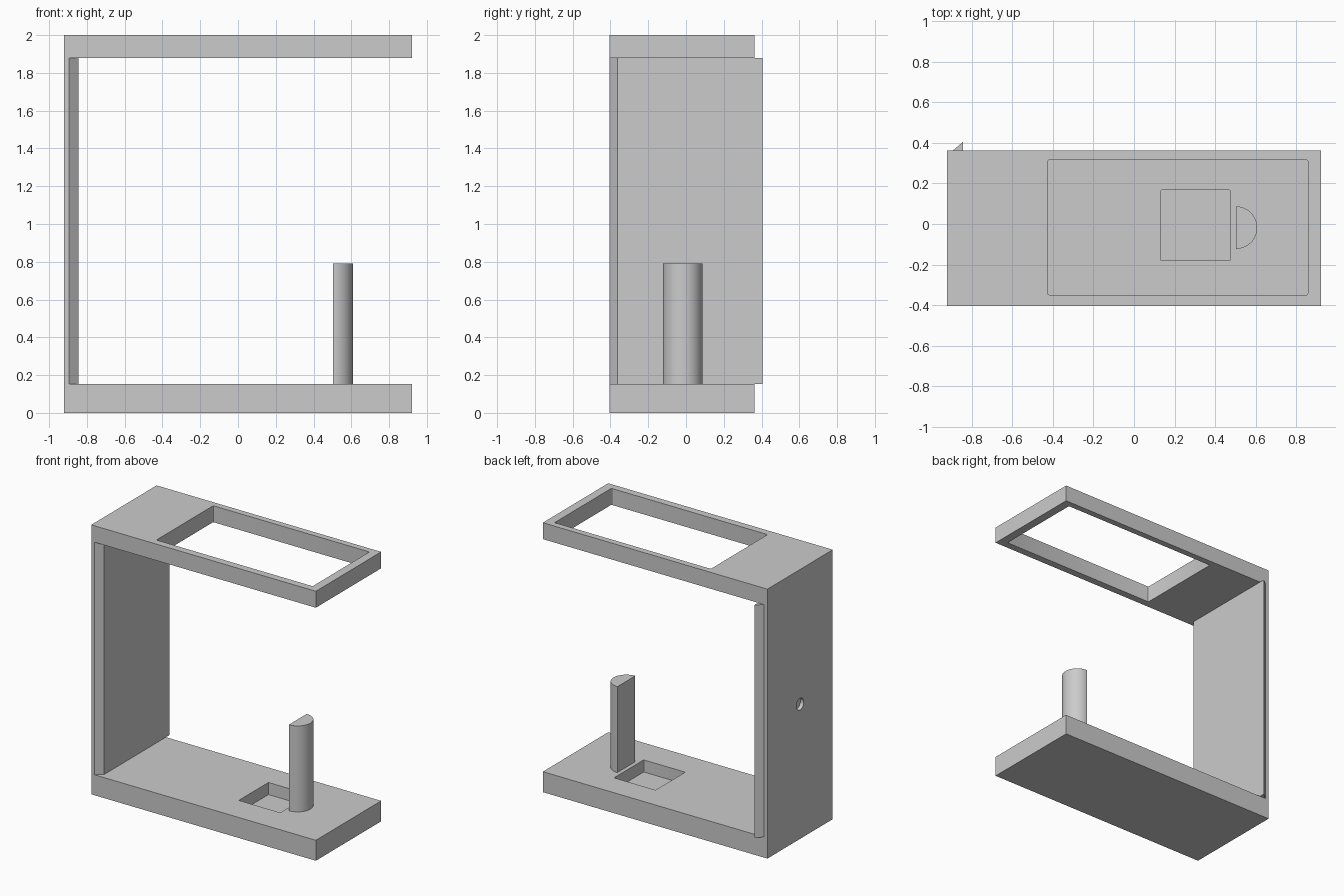
import bpy
import bmesh
from math import cos, sin, pi
from mathutils import Vector

if "Cube" in bpy.data.objects:
    bpy.data.objects.remove(bpy.data.objects["Cube"], do_unlink=True)

grey = bpy.data.materials.new("plain_grey")
grey.use_nodes = True
colour = (0.6, 0.6, 0.6, 1)
grey.diffuse_color = colour
grey.node_tree.nodes["Principled BSDF"].inputs["Base Color"].default_value = colour


def extrude(name, outline, offset, rounding=0.0):
    """Extrude a closed 3D outline along an offset vector."""
    bm = bmesh.new()
    face = bm.faces.new([bm.verts.new(p) for p in outline])
    moved = bmesh.ops.extrude_face_region(bm, geom=[face])["geom"]
    verts = [g for g in moved if isinstance(g, bmesh.types.BMVert)]
    bmesh.ops.translate(bm, verts=verts, vec=offset)
    if rounding:
        way = Vector(offset).normalized()
        sides = [e for e in bm.edges
                 if abs((e.verts[0].co - e.verts[1].co).normalized().dot(way)) > 0.99]
        bmesh.ops.bevel(bm, geom=sides, offset=rounding, segments=3,
                        profile=0.5, affect="EDGES")
    bmesh.ops.recalc_face_normals(bm, faces=bm.faces)
    mesh = bpy.data.meshes.new(name)
    bm.to_mesh(mesh)
    bm.free()
    mesh.materials.append(grey)
    obj = bpy.data.objects.new(name, mesh)
    bpy.context.collection.objects.link(obj)
    return obj


def rectangle(x0, x1, y0, y1, z):
    return [(x0, y0, z), (x1, y0, z), (x1, y1, z), (x0, y1, z)]


def activate(obj):
    bpy.ops.object.select_all(action="DESELECT")
    obj.select_set(True)
    bpy.context.view_layer.objects.active = obj


def cut(target, cutter):
    cutter.hide_render = True
    mod = target.modifiers.new("cut", "BOOLEAN")
    mod.operation = "DIFFERENCE"
    mod.solver = "EXACT"
    mod.object = cutter
    activate(target)
    bpy.ops.object.modifier_apply(modifier=mod.name)
    bpy.data.objects.remove(cutter, do_unlink=True)


# C-shaped frame: base, thin side wall and top arm
left, right, front, back = -0.922, 0.922, -0.404, 0.362
wall, floor, ceiling = -0.895, 0.152, 1.878
profile = [(left, 0), (right, 0), (right, floor), (wall, floor),
           (wall, ceiling), (right, ceiling), (right, 2), (left, 2)]
frame = extrude("frame", [(x, front, z) for x, z in profile], (0, back - front, 0))

# Window through the top arm and pocket in the base
cut(frame, extrude("window_cutter", rectangle(-0.425, 0.858, -0.35, 0.316, 1.8),
                   (0, 0, 0.3), 0.008))
cut(frame, extrude("pocket_cutter", rectangle(0.133, 0.474, -0.181, 0.167, floor - 0.09),
                   (0, 0, 0.2), 0.004))

# Small round hole in the side wall
mid = (front + back) / 2
ring = [(left - 0.1, mid + 0.043 * cos(a), 1 + 0.043 * sin(a))
        for a in (2 * pi * i / 32 for i in range(32))]
cut(frame, extrude("hole_cutter", ring, (0.14, 0, 0)))

# Slanted-edge panel lining the wall
inner, shift = -0.845, 0.042
extrude("wall_panel",
        [(wall, front, floor), (inner, front + shift, floor),
         (inner, back + shift, floor), (wall, back, floor)],
        (0, 0, ceiling - floor))

# Half-round post on the base
radius = 0.105
arc = [(0.503 + radius * cos(a), mid + 0.003 + radius * sin(a), floor)
       for a in (pi * i / 32 - pi / 2 for i in range(33))]
post = extrude("half_round_post", arc, (0, 0, 0.638))

for obj in (frame, post):
    activate(obj)
    bpy.ops.object.shade_smooth_by_angle()
